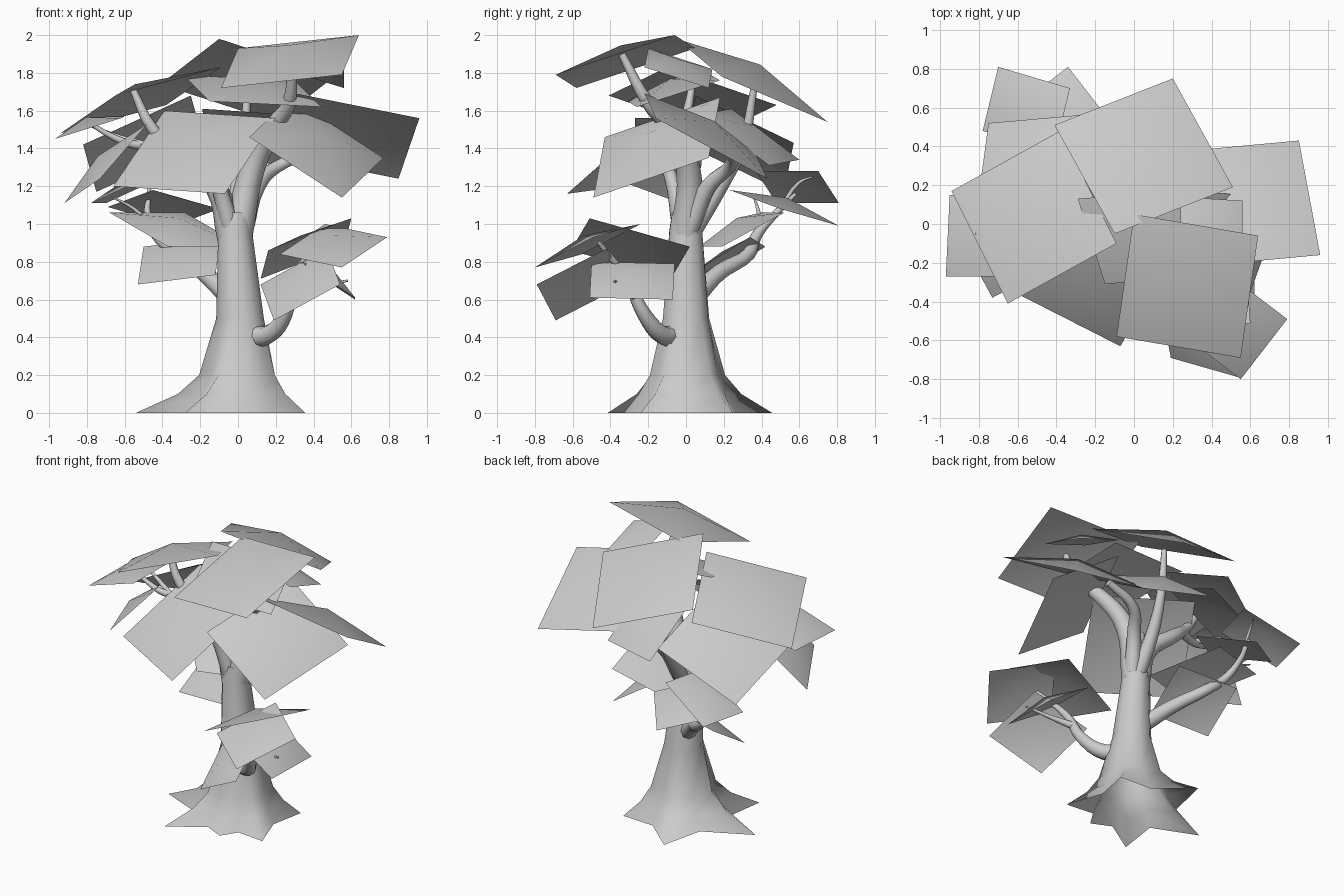
import bpy
import bmesh
from math import sin, cos, radians
from mathutils import Vector

cube = bpy.data.objects.get("Cube")
if cube:
    bpy.data.objects.remove(cube, do_unlink=True)

# One pale grey for the whole tree
grey = bpy.data.materials.new("pale_grey")
grey.use_nodes = True
color = (0.6, 0.6, 0.6, 1)
grey.diffuse_color = color
grey.node_tree.nodes["Principled BSDF"].inputs["Base Color"].default_value = color


def add_mesh(name, bm):
    """Turn a bmesh into a smooth grey object."""
    for face in bm.faces:
        face.smooth = True
    mesh = bpy.data.meshes.new(name)
    bm.to_mesh(mesh)
    bm.free()
    mesh.materials.append(grey)
    obj = bpy.data.objects.new(name, mesh)
    bpy.context.collection.objects.link(obj)


def leaf_card(name, a, b, c, lift=0.09):
    """Four-sided leaf sheet from three corners, peaked in the middle."""
    a, b, c = Vector(a), Vector(b), Vector(c)
    normal = (b - a).cross(c - b).normalized()
    if normal.z < 0:
        normal.negate()
    side = (b - a).length
    bm = bmesh.new()
    corners = [bm.verts.new(p) for p in (a, b, c, a + c - b)]
    peak = bm.verts.new((a + c) / 2 + normal * lift * side / 0.65)
    for i in range(4):
        bm.faces.new((corners[i], corners[(i + 1) % 4], peak))
    bmesh.ops.recalc_face_normals(bm, faces=bm.faces)
    if sum(f.normal.z for f in bm.faces) < 0:
        bmesh.ops.reverse_faces(bm, faces=bm.faces)
    add_mesh(name, bm)


def branch(name, points, thick, thin):
    """Tapered round branch along a path."""
    curve = bpy.data.curves.new(name, "CURVE")
    curve.dimensions = "3D"
    curve.bevel_depth = 1
    curve.bevel_resolution = 2
    curve.resolution_u = 4
    curve.use_fill_caps = True
    spline = curve.splines.new("BEZIER")
    spline.bezier_points.add(len(points) - 1)
    for i, (bp, co) in enumerate(zip(spline.bezier_points, points)):
        bp.co = co
        bp.handle_left_type = bp.handle_right_type = "AUTO"
        bp.radius = thick + (thin - thick) * i / (len(points) - 1)
    curve.materials.append(grey)
    obj = bpy.data.objects.new(name, curve)
    bpy.context.collection.objects.link(obj)


# Open-ended trunk with flared roots: (direction in degrees, reach) of each root
roots = [(38, .4), (108, .48), (180, .54), (236, .5), (285, .34), (326, .43)]
# (height, valley radius, share of the root reach, lean in x)
rings = [(0, .27, 1, 0), (.1, .215, .35, .01), (.2, .175, .14, .02),
         (.5, .122, .02, .015), (.96, .09, 0, -.015), (1.06, .075, 0, -.005)]
bm = bmesh.new()
loops = []
for z, radius, share, lean in rings:
    loop = []
    for i, (angle, reach) in enumerate(roots):
        after = roots[(i + 1) % len(roots)][0]
        gap = (after - angle) % 360
        for turn, r in ((0, radius + share * (reach - radius)), (gap / 2, radius)):
            t = radians(angle + turn)
            loop.append(bm.verts.new((lean + r * cos(t), r * sin(t), z)))
    loops.append(loop)
for low, high in zip(loops, loops[1:]):
    n = len(low)
    for i in range(n):
        j = (i + 1) % n
        bm.faces.new((low[i], low[j], high[j], high[i]))
add_mesh("trunk", bm)

# Main limbs and twigs
branch("front_limb", [(0, 0, .95), (.08, .01, 1.3), (.2, -.1, 1.53), (.27, -.2, 1.64), (.28, -.34, 1.9)], .08, .02)
branch("left_limb", [(.03, .02, .98), (.1, .12, 1.2), (.2, .23, 1.3), (.42, .25, 1.39)], .055, .025)
branch("back_limb", [(0, .02, .95), (0, .18, 1.2), (.03, .3, 1.42), (.05, .36, 1.72)], .055, .018)
branch("right_limb", [(-.04, 0, .92), (-.12, 0, 1.2), (-.3, .04, 1.36), (-.45, 0, 1.5), (-.56, .03, 1.72)], .07, .018)
branch("right_twig", [(-.38, .02, 1.42), (-.55, -.03, 1.42), (-.68, -.04, 1.47), (-.82, -.05, 1.56)], .03, .008)
branch("right_low_twig", [(-.5, -.03, 1.42), (-.66, .04, 1.47), (-.8, .08, 1.53)], .02, .006)
branch("middle_limb", [(-.04, -.02, .98), (-.12, -.08, 1.25), (-.2, -.16, 1.42)], .055, .018)
branch("low_front_branch", [(.02, -.03, .42), (.15, -.12, .41), (.25, -.22, .52), (.29, -.31, .7), (.42, -.46, .9)], .065, .012)
branch("low_front_twig", [(.28, -.27, .62), (.4, -.33, .66), (.58, -.38, .7)], .025, .006)
branch("low_back_branch", [(-.05, .05, .62), (-.18, .17, .74), (-.32, .33, .84), (-.44, .38, .95), (-.48, .48, 1.06), (-.47, .58, 1.16)], .055, .01)
branch("low_back_twig", [(-.48, .5, 1.08), (-.46, .6, 1.22), (-.43, .67, 1.25)], .014, .005)
branch("low_back_side_twig", [(-.45, .4, .98), (-.55, .38, 1.08), (-.66, .36, 1.14)], .015, .005)

# Leaf sheets, three corners each
crown = [
    ((0, .05, 1.93), (.64, -.06, 2), (.55, -.69, 1.79)),
    ((-.1, -.05, 1.98), (.51, .19, 1.78), (.2, .75, 1.54)),
    ((-.94, .17, 1.48), (-.38, .48, 1.63), (-.09, -.1, 1.83)),
    ((-.15, -.31, 1.65), (-.29, .13, 1.79), (.3, .18, 1.76)),
    ((.56, .12, 1.72), (.24, .14, 1.82), (.24, -.2, 1.93)),
]
middle = [
    ((-.66, -.33, 1.2), (-.07, -.63, 1.16), (.2, -.16, 1.56)),
    ((.55, -.49, 1.14), (.77, .12, 1.35), (.28, .18, 1.67)),
    ((.2, .37, 1.37), (.85, .43, 1.24), (.96, -.16, 1.56)),
    ((-.97, -.27, 1.45), (-.95, .15, 1.46), (-.6, .15, 1.57)),
    ((-.92, -.03, 1.11), (-.73, -.38, 1.24), (-.48, -.25, 1.53)),
    ((-.75, .52, 1.17), (-.82, 0, 1.42), (-.25, .05, 1.68)),
    ((-.14, .6, 1.34), (.3, .44, 1.31), (.25, .08, 1.58)),
]
low = [
    ((-.7, .81, 1.11), (-.33, .7, 1.28), (-.41, .37, 1.28)),
    ((-.34, .81, .99), (-.1, .5, 1.08), (-.45, .23, 1.18)),
    ((-.37, .07, .88), (-.68, .4, 1.06), (-.28, .52, 1.06)),
    ((-.53, .1, .68), (-.12, .02, .73), (-.09, .34, .93)),
    ((.19, -.69, .49), (.54, -.79, .68), (.47, -.42, .87)),
    ((.55, -.8, .77), (.79, -.49, .93), (.46, -.24, 1)),
    ((.6, -.51, 1.03), (.56, .02, .88), (.12, -.08, .71)),
    ((.62, -.51, .61), (.62, -.07, .6), (.33, -.06, .79)),
]
for group, cards in (("crown", crown), ("middle", middle), ("low", low)):
    for i, corners in enumerate(cards):
        leaf_card(f"{group}_leaf_sheet_{i + 1}", *corners)
